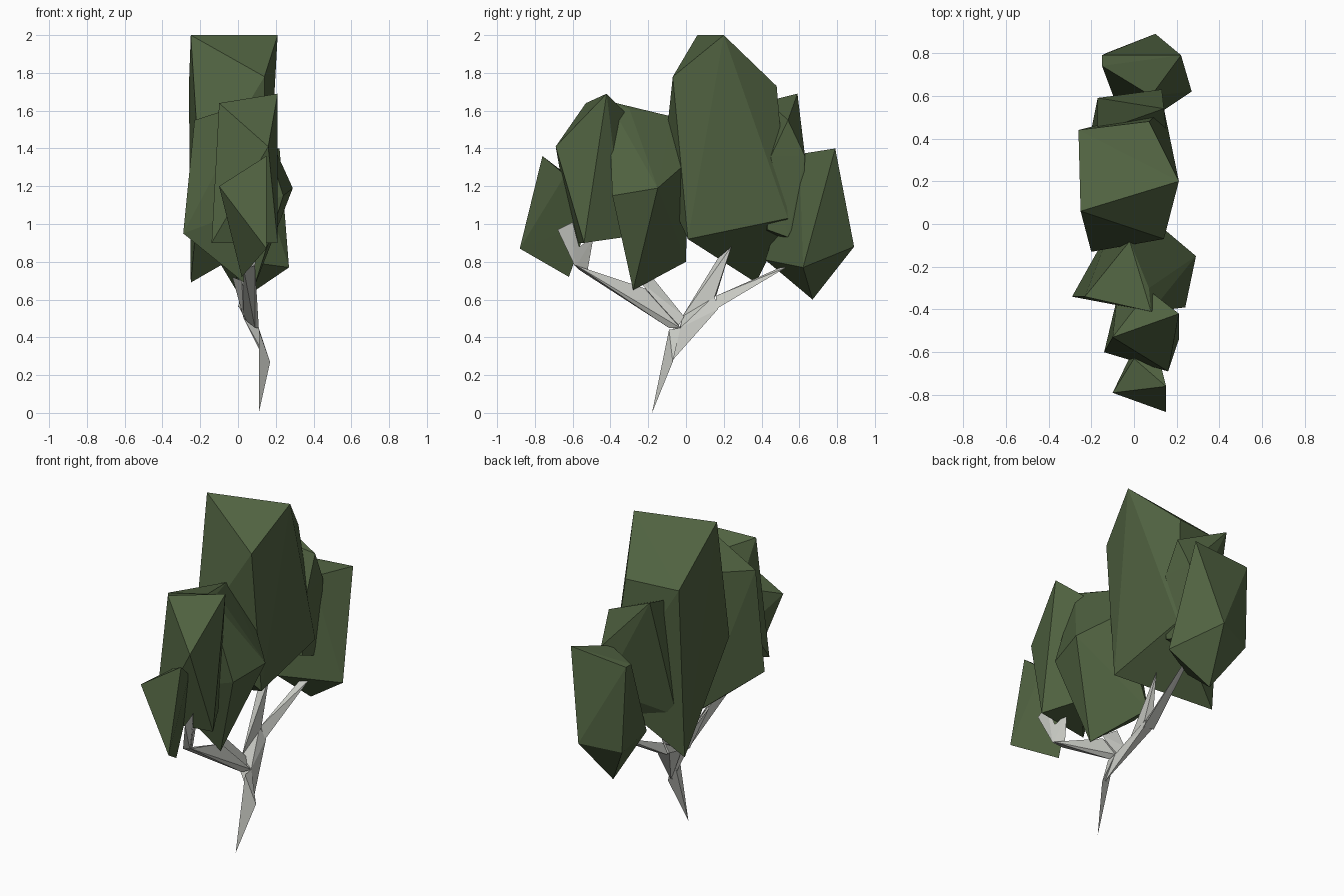
import bpy
import bmesh
from mathutils import Vector

# Remove the default cube only
default_cube = bpy.data.objects.get("Cube")
if default_cube:
    bpy.data.objects.remove(default_cube, do_unlink=True)


def make_material(name, colour):
    material = bpy.data.materials.new(name)
    material.use_nodes = True
    material.diffuse_color = colour
    shader = next(n for n in material.node_tree.nodes if n.type == "BSDF_PRINCIPLED")
    shader.inputs["Base Color"].default_value = colour
    shader.inputs["Roughness"].default_value = 1
    return material


leaf_green = make_material("leaf_green", (.08, .122, .052, 1))
pale_bark = make_material("pale_bark", (.58, .59, .55, 1))


def faceted_hull(name, material, *corners):
    """Flat-shaded convex chunk around its corners, given in hundredths of a unit."""
    bm = bmesh.new()
    for corner in corners:
        bm.verts.new(Vector(corner) / 100)
    result = bmesh.ops.convex_hull(bm, input=bm.verts[:])
    spare = [g for g in result["geom_interior"] if isinstance(g, bmesh.types.BMVert)]
    bmesh.ops.delete(bm, geom=spare, context="VERTS")
    bmesh.ops.recalc_face_normals(bm, faces=bm.faces[:])
    mesh = bpy.data.meshes.new(name)
    bm.to_mesh(mesh)
    bm.free()
    mesh.materials.append(material)
    part = bpy.data.objects.new(name, mesh)
    bpy.context.collection.objects.link(part)
    return part


# Tall crown in the middle
faceted_hull("foliage_crown", leaf_green,
             (-25, 6, 200), (21, 20, 200), (14, -7, 178),
             (-26, 44, 173), (7, 48, 173), (-20, -13, 122),
             (15, 1, 92), (14, 54, 103), (-25, 37, 69))

# Two clumps behind the crown
faceted_hull("foliage_back_inner", leaf_green,
             (-17, 59, 169), (14, 54, 155), (-17, 43, 165),
             (13, 63, 136), (-21, 39, 94), (13, 54, 93),
             (12, 62, 110), (13, 43, 97), (15, 45, 136))
faceted_hull("foliage_back_outer", leaf_green,
             (22, 79, 140), (-15, 79, 137), (-15, 74, 137),
             (8, 60, 137), (27, 62, 77), (10, 89, 88),
             (-13, 80, 85), (2, 67, 60), (-3, 42, 81))

# Three clumps in front, stepping down
faceted_hull("foliage_front_inner", leaf_green,
             (-23, -34, 155), (-2, -8, 157), (8, -41, 165),
             (7, -30, 161), (29, -15, 119), (24, -39, 115),
             (-29, -34, 95), (8, -28, 65), (-10, 0, 80),
             (10, 1, 133))
faceted_hull("foliage_front_middle", leaf_green,
             (-10, -53, 164), (21, -42, 169), (16, -69, 141),
             (21, -54, 90), (-14, -60, 90), (7, -31, 158),
             (-8, -35, 130), (10, -33, 93))
faceted_hull("foliage_front_outer", leaf_green,
             (15, -76, 136), (15, -88, 87), (-10, -79, 120),
             (2, -62, 72), (0, -63, 126), (12, -64, 126),
             (3, -52, 100))

# Tapered trunk rising from a point, with a collar under the limbs
faceted_hull("trunk", pale_bark,
             (11, -18, 0), (17, -7, 27), (11, -9, 44),
             (11, -3, 45))
faceted_hull("trunk_collar", pale_bark,
             (11, -8, 36), (14, -7, 28), (11, -3, 45),
             (3, -6, 50))

# Back limb, forking into two spikes
faceted_hull("back_limb", pale_bark,
             (15, -7, 28), (11, -3, 45), (4, -2, 51),
             (4, 15, 62), (7, 17, 55), (0, 16, 57))
faceted_hull("back_fork_inner", pale_bark,
             (4, -2, 51), (5, 15, 61), (0, 16, 62),
             (1, 17, 82), (4, 24, 88))
faceted_hull("back_fork_outer", pale_bark,
             (4, 16, 62), (7, 16, 55), (0, 17, 56),
             (10, 53, 77), (6, 50, 77))

# Front limb with upturned ends and a side twig
faceted_hull("front_limb", pale_bark,
             (11, -3, 45), (3, -6, 50), (9, -9, 45),
             (4, -22, 66), (3, -57, 76), (9, -58, 78),
             (6, -52, 76))
faceted_hull("front_limb_tip", pale_bark,
             (3, -57, 76), (9, -59, 78), (7, -54, 78),
             (12, -68, 97), (12, -60, 101))
faceted_hull("front_limb_spur", pale_bark,
             (5, -58, 77), (9, -58, 78), (6, -52, 76),
             (10, -58, 87), (7, -49, 93))
faceted_hull("side_twig", pale_bark,
             (9, -4, 46), (3, -8, 50), (6, -1, 51),
             (-3, -18, 72), (2, -25, 70))
